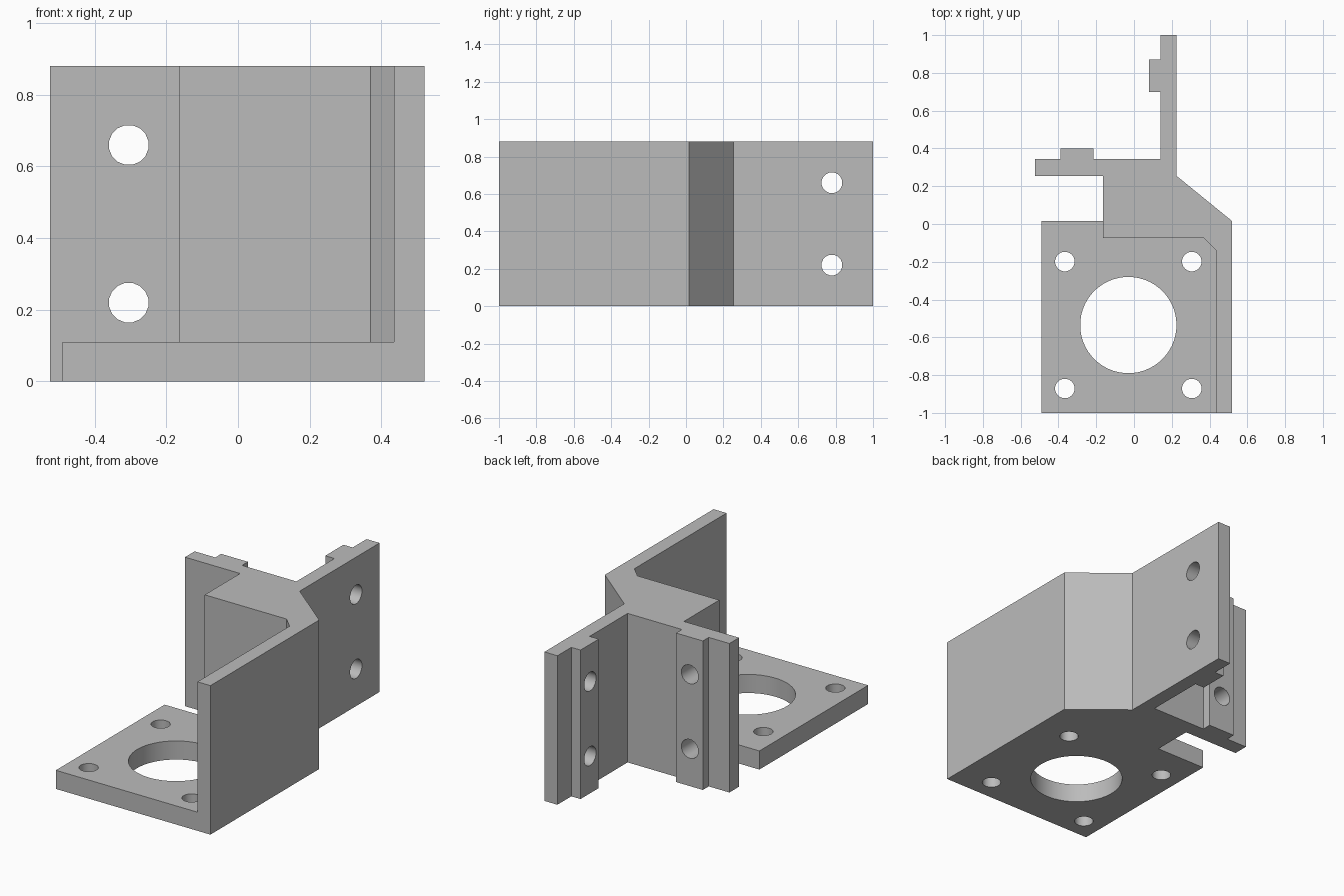
import bpy, bmesh, math
from mathutils import Matrix, Vector

cube = bpy.data.objects.get("Cube")
if cube:
    bpy.data.objects.remove(cube, do_unlink=True)

HEIGHT = 0.88
PLATE_THICKNESS = 0.11

grey = bpy.data.materials.new("plain grey")
grey.use_nodes = True
grey.diffuse_color = (0.5, 0.5, 0.5, 1)
grey.node_tree.nodes["Principled BSDF"].inputs["Base Color"].default_value = (0.5, 0.5, 0.5, 1)


def add_object(name, bm):
    bmesh.ops.recalc_face_normals(bm, faces=bm.faces[:])
    mesh = bpy.data.meshes.new(name)
    bm.to_mesh(mesh)
    bm.free()
    mesh.materials.append(grey)
    obj = bpy.data.objects.new(name, mesh)
    bpy.context.collection.objects.link(obj)
    return obj


def extrude_profile(name, points, height):
    bm = bmesh.new()
    face = bm.faces.new([bm.verts.new((x, y, 0)) for x, y in points])
    top = bmesh.ops.extrude_face_region(bm, geom=[face])["geom"]
    bmesh.ops.translate(bm, vec=(0, 0, height),
                        verts=[v for v in top if isinstance(v, bmesh.types.BMVert)])
    return add_object(name, bm)


def drill(bm, centre, axis, radius, depth, sides):
    turn = Vector((0, 0, 1)).rotation_difference(Vector(axis)).to_matrix().to_4x4()
    spin = Matrix.Rotation(math.pi / sides, 4, "Z")
    bmesh.ops.create_cone(bm, cap_ends=True, segments=sides, radius1=radius, radius2=radius,
                          depth=depth, matrix=Matrix.Translation(centre) @ turn @ spin)


def boolean(target, other, operation):
    mod = target.modifiers.new(other.name, "BOOLEAN")
    mod.operation = operation
    mod.solver = "EXACT"
    mod.object = other
    bpy.context.view_layer.objects.active = target
    bpy.ops.object.modifier_apply(modifier=mod.name)
    bpy.data.objects.remove(other, do_unlink=True)


# Upright wall, corner block and the two ribbed rail flanges
bracket = extrude_profile("motor_bracket", [
    (-0.525, 0.255), (-0.165, 0.255), (-0.165, -0.075), (0.37, -0.075),
    (0.435, -0.14), (0.435, -1), (0.52, -1), (0.52, 0.015),
    (0.225, 0.255), (0.225, 1), (0.14, 1), (0.14, 0.87),
    (0.08, 0.87), (0.08, 0.7), (0.14, 0.7), (0.14, 0.345),
    (-0.215, 0.345), (-0.215, 0.4), (-0.39, 0.4), (-0.39, 0.345),
    (-0.525, 0.345)], HEIGHT)

# Base plate, merged into the wall
plate = extrude_profile("base_plate", [
    (-0.49, -1), (0.48, -1), (0.48, 0.015), (-0.49, 0.015)], PLATE_THICKNESS)
boolean(bracket, plate, "UNION")

# Holes: large bore, four plate holes, two in each flange
bm = bmesh.new()
drill(bm, (-0.03, -0.535, 0.055), (0, 0, 1), 0.255, 0.3, 48)
for sx in (-1, 1):
    for sy in (-1, 1):
        drill(bm, (-0.03 + sx * 0.336, -0.535 + sy * 0.336, 0.055), (0, 0, 1), 0.052, 0.3, 20)
for z in (0.22, 0.66):
    drill(bm, (-0.305, 0.33, z), (0, 1, 0), 0.056, 0.3, 16)
    drill(bm, (0.15, 0.78, z), (1, 0, 0), 0.056, 0.3, 16)
boolean(bracket, add_object("hole_cutters", bm), "DIFFERENCE")

# Smooth bores, crisp edges
bpy.ops.object.select_all(action="DESELECT")
bracket.select_set(True)
bpy.context.view_layer.objects.active = bracket
bpy.ops.object.shade_smooth_by_angle(angle=math.radians(30))
